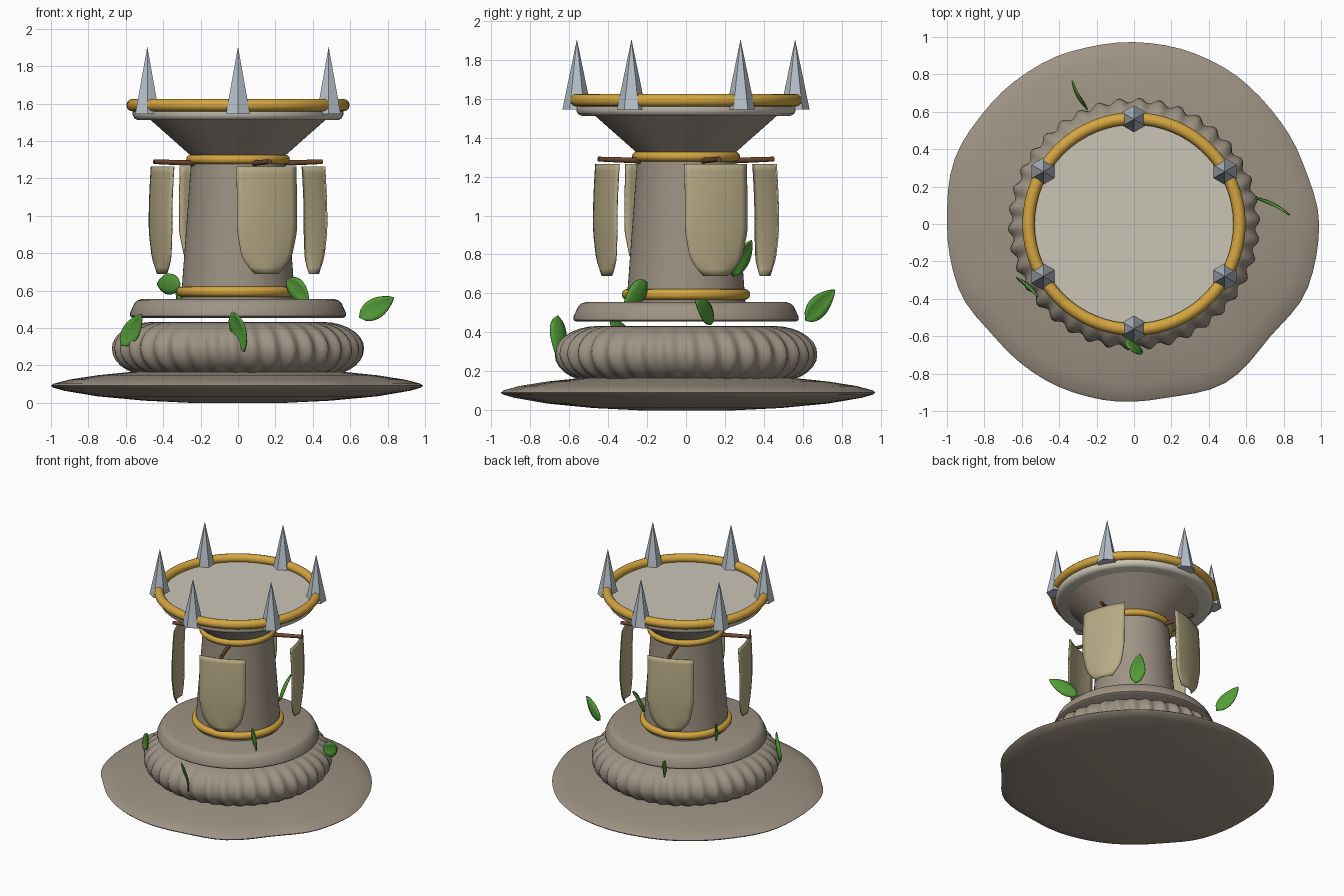
import bpy, bmesh, math
from mathutils import Matrix, Vector

if "Cube" in bpy.data.objects:
    bpy.data.objects.remove(bpy.data.objects["Cube"])

def material(name, rgb):
    m = bpy.data.materials.new(name)
    m.diffuse_color = (*rgb, 1)
    m.use_nodes = True
    m.node_tree.nodes["Principled BSDF"].inputs["Base Color"].default_value = m.diffuse_color
    return m

STONE = material("stone", (0.34, 0.29, 0.23))
PALE = material("pale_stone", (0.60, 0.56, 0.47))
GOLD = material("gold", (0.66, 0.38, 0.05))
STEEL = material("steel", (0.47, 0.53, 0.59))
CLOTH = material("cloth", (0.48, 0.41, 0.24))
WOOD = material("wood", (0.16, 0.065, 0.025))
LEAF = material("leaf_green", (0.09, 0.34, 0.04))

def finish(name, bm, mat, smooth=40):
    bmesh.ops.recalc_face_normals(bm, faces=bm.faces)
    me = bpy.data.meshes.new(name)
    bm.to_mesh(me)
    bm.free()
    ob = bpy.data.objects.new(name, me)
    bpy.context.collection.objects.link(ob)
    me.materials.append(mat)
    if smooth:
        bpy.ops.object.select_all(action='DESELECT')
        ob.select_set(True)
        bpy.context.view_layer.objects.active = ob
        bpy.ops.object.shade_smooth_by_angle(angle=math.radians(smooth))
    return ob

def lathe(name, profile, mat, segs=64, warp=None, closed=False, smooth=40):
    """Revolve (r, z) points; warp(r, z, angle) may reshape each point."""
    bm = bmesh.new()
    rings = []
    for r, z in profile:
        ring = []
        for i in range(segs):
            a = 2 * math.pi * i / segs
            rr, zz = warp(r, z, a) if warp else (r, z)
            ring.append(bm.verts.new((rr * math.cos(a), rr * math.sin(a), zz)))
        rings.append(ring)
    n = len(rings)
    for k in range(n if closed else n - 1):
        lo, hi = rings[k], rings[(k + 1) % n]
        for i in range(segs):
            j = (i + 1) % segs
            bm.faces.new((lo[i], lo[j], hi[j], hi[i]))
    if not closed:
        bm.faces.new(rings[0])
        bm.faces.new(rings[-1])
    return finish(name, bm, mat, smooth)

def oval(r, z, a, b, n):
    return [(r + a * math.cos(2 * math.pi * i / n), z + b * math.sin(2 * math.pi * i / n))
            for i in range(n)]

# Irregular lens-shaped ground slab
RADII = [.99, .96, .955, .965, .97, .975, .99, 1.0, 1.02,
         1.0, 1.0, .96, .96, .955, .945, .98, .945, .99]

def slab_warp(r, z, a):
    t = a / (2 * math.pi) * 18
    i, f = int(t) % 18, t % 1
    f = f * f * (3 - 2 * f)
    return r * (RADII[i] * (1 - f) + RADII[(i + 1) % 18] * f), z

lathe("ground_slab", [(.25, 0), (.5, .012), (.75, .035), (.93, .065), (.99, .082), (1, .092),
                      (.985, .103), (.9, .125), (.75, .148), (.55, .168), (.25, .178)],
      STONE, 72, slab_warp)

# Fluted cushion, with flutes strongest on its outer face
def flute(r, z, a):
    k = max(0, (r - .42) / .24)
    return r + .014 * k * math.sin(38 * a + 6 * (z - .28)), z

lathe("fluted_cushion", oval(.45, .288, .212, .145, 28), STONE, 228, flute, closed=True, smooth=60)

# Plinth, column and flared capital
lathe("plinth", [(.565, .455), (.578, .465), (.578, .48), (.555, .53), (.54, .547), (.515, .555)], STONE)
lathe("column", [(.305, .55), (.25, 1.30), (.25, 1.33)], STONE)
lathe("capital", [(.25, 1.32), (.47, 1.515)], STONE)
lathe("top_slab", [(.535, 1.512), (.555, 1.522), (.563, 1.54), (.563, 1.565), (.555, 1.572)], PALE)

# Gold bands
for name, r, z, t in (("lower_band", .302, .595, .028), ("upper_band", .252, 1.303, .025),
                      ("rim_band", .564, 1.592, .033)):
    lathe(name, oval(r, z, t, t, 12), GOLD, closed=True, smooth=60)

# Six faceted spikes on the rim
for i in range(6):
    a = math.radians(30 + 60 * i)
    bm = bmesh.new()
    bmesh.ops.create_cone(bm, cap_ends=True, segments=6, radius1=.074, radius2=0, depth=.36,
                          matrix=Matrix.Translation((.56 * math.cos(a), .56 * math.sin(a), 1.725)))
    finish(f"spike_{i + 1}", bm, STEEL, 0)

# Four hanging banners, each with its peg
def banner_half_width(v):
    if v < .6:
        return .17
    if v < .82:
        return .17 - .025 * (v - .6) / .22
    return .145 - .08 * ((v - .82) / .18) ** 1.4

for i in range(4):
    turn = Matrix.Rotation(math.radians(20.5 + 90 * i), 4, 'Z')
    bm = bmesh.new()
    nu, nv = 10, 16
    grid = []
    for k in range(nv + 1):
        v = k / nv
        row = []
        for j in range(nu + 1):
            u = 2 * j / nu - 1
            x = .43 + .022 * (1 - u * u) + .012 * math.sin(math.pi * v)
            row.append(bm.verts.new((x, u * banner_half_width(v), 1.265 - .575 * v)))
        grid.append(row)
    for k in range(nv):
        for j in range(nu):
            bm.faces.new((grid[k][j], grid[k][j + 1], grid[k + 1][j + 1], grid[k + 1][j]))
    bm.transform(turn)
    ob = finish(f"banner_{i + 1}", bm, CLOTH, 50)
    s = ob.modifiers.new("thickness", 'SOLIDIFY')
    s.thickness = .008
    s.offset = 0

    bm = bmesh.new()
    bmesh.ops.create_cone(bm, cap_ends=True, segments=10, radius1=.016, radius2=.013, depth=.27,
                          matrix=turn @ Matrix.Translation((.345, 0, 1.285))
                          @ Matrix.Rotation(math.radians(88), 4, 'Y'))
    finish(f"banner_peg_{i + 1}", bm, WOOD)

# Drifting leaves: centre, heading, pitch, roll, length
LEAVES = [((-.57, -.34, .39), -42, 49, 0, .22),
          ((0, -.66, .38), -45, -78, 12, .22),
          ((.74, .095, .51), -27, 27, 0, .23),
          ((-.29, .69, .54), 118, 43, 0, .23),
          ((-.37, .16, .635), 125, 0, 0, .21),
          ((.32, -.26, .60), -45, -35, 0, .20),
          ((.21, .29, .78), 125, 75, 25, .21)]

for i, (centre, head, pitch, roll, length) in enumerate(LEAVES):
    m = (Matrix.Translation(centre) @ Matrix.Rotation(math.radians(head), 4, 'Z')
         @ Matrix.Rotation(math.radians(roll), 4, 'X') @ Matrix.Rotation(math.radians(-pitch), 4, 'Y'))
    bm = bmesh.new()
    rows = []
    n = 10
    for k in range(n + 1):
        t = k / n
        w = .054 * math.sin(math.pi * t ** .8) ** .8 + .002 if 0 < k < n else .002
        x = (t - .5) * length
        bow = .016 * (1 - (2 * t - 1) ** 2)
        rows.append([bm.verts.new(m @ Vector((x, bow - .010 * abs(s) * w / .054, s * w)))
                     for s in (-1, -.5, 0, .5, 1)])
    for k in range(n):
        for j in range(4):
            bm.faces.new((rows[k][j], rows[k][j + 1], rows[k + 1][j + 1], rows[k + 1][j]))
    ob = finish(f"leaf_{i + 1}", bm, LEAF, 50)
    s = ob.modifiers.new("thickness", 'SOLIDIFY')
    s.thickness = .008
    s.offset = 0
